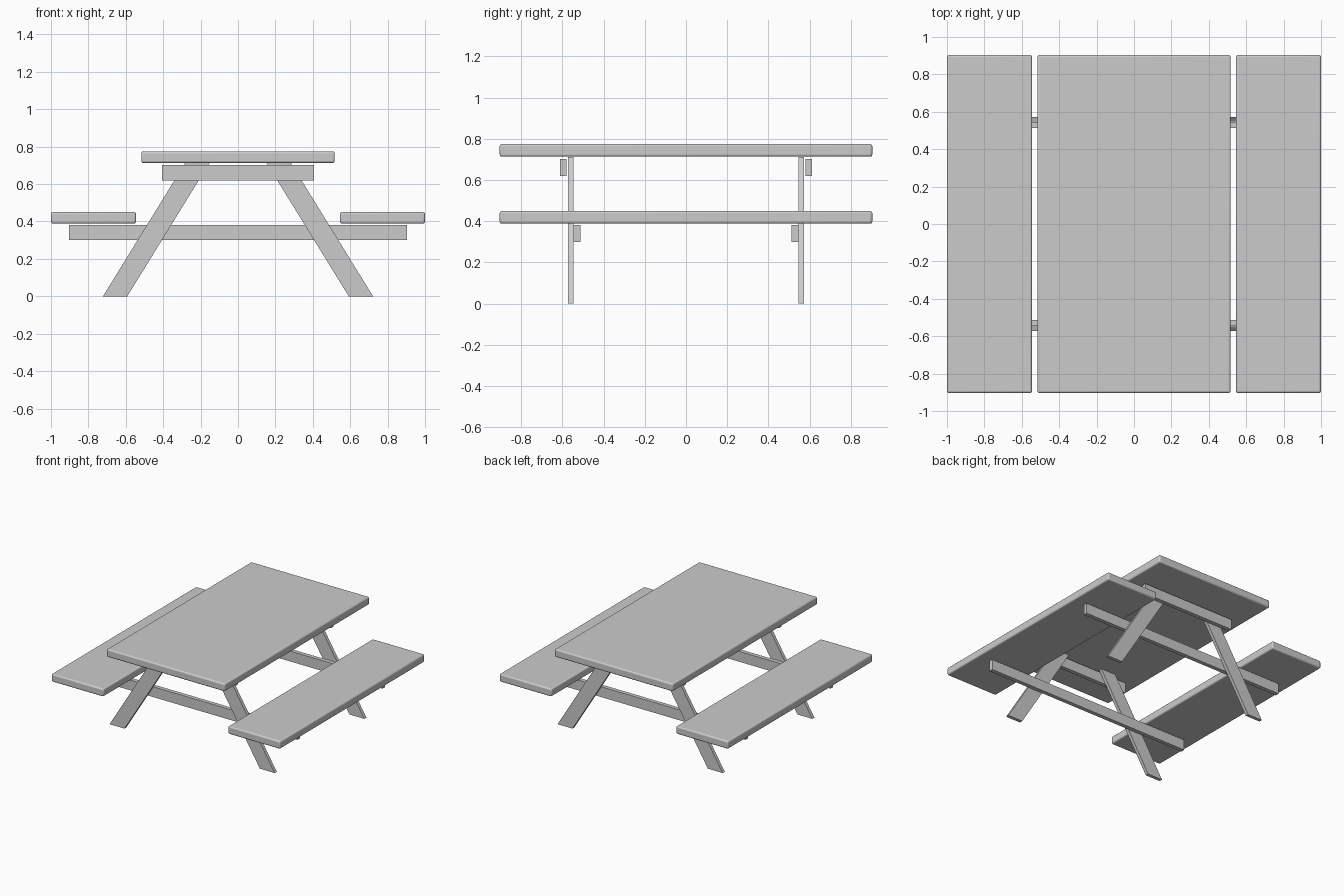
import bpy, bmesh

if "Cube" in bpy.data.objects:
    bpy.data.objects.remove(bpy.data.objects["Cube"])


def prism(name, profile, y0, y1, bevel=0.0):
    """Extrude an x-z outline from y0 to y1, optionally rounding its edges."""
    bm = bmesh.new()
    face = bm.faces.new([bm.verts.new((x, y0, z)) for x, z in profile])
    ext = bmesh.ops.extrude_face_region(bm, geom=[face])
    verts = [v for v in ext["geom"] if isinstance(v, bmesh.types.BMVert)]
    bmesh.ops.translate(bm, verts=verts, vec=(0, y1 - y0, 0))
    bmesh.ops.recalc_face_normals(bm, faces=bm.faces[:])
    mesh = bpy.data.meshes.new(name)
    bm.to_mesh(mesh)
    bm.free()
    ob = bpy.data.objects.new(name, mesh)
    bpy.context.collection.objects.link(ob)
    if bevel:
        mod = ob.modifiers.new("rounded_edges", "BEVEL")
        mod.width = bevel
        mod.segments = 3
        bpy.context.view_layer.objects.active = ob
        ob.select_set(True)
        bpy.ops.object.shade_smooth_by_angle()
        ob.select_set(False)
    return ob


def board(name, x0, x1, y0, y1, z0, z1, bevel=0.0):
    return prism(name, [(x0, z0), (x1, z0), (x1, z1), (x0, z1)], y0, y1, bevel)


# Tabletop
board("tabletop", -0.517, 0.517, -0.904, 0.904, 0.713, 0.775, 0.011)

# Benches on either side
for side, s in (("left", -1), ("right", 1)):
    xs = sorted((s * 0.545, s * 1.0))
    board(f"{side}_seat", *xs, -0.904, 0.904, 0.388, 0.45, 0.011)

# Trestle at each end: splayed legs, outer top brace, inner seat brace
for end, e in (("front", -1), ("back", 1)):
    board(f"{end}_top_brace", -0.406, 0.406,
          *sorted((e * 0.579, e * 0.611)), 0.62, 0.702)
    board(f"{end}_seat_brace", -0.903, 0.903,
          *sorted((e * 0.513, e * 0.545)), 0.30, 0.382)
    for side, s in (("left", -1), ("right", 1)):
        leg = [(0.592, 0), (0.722, 0), (0.283, 0.712), (0.153, 0.712)]
        prism(f"{end}_{side}_leg", [(s * x, z) for x, z in leg],
              *sorted((e * 0.547, e * 0.573)))
